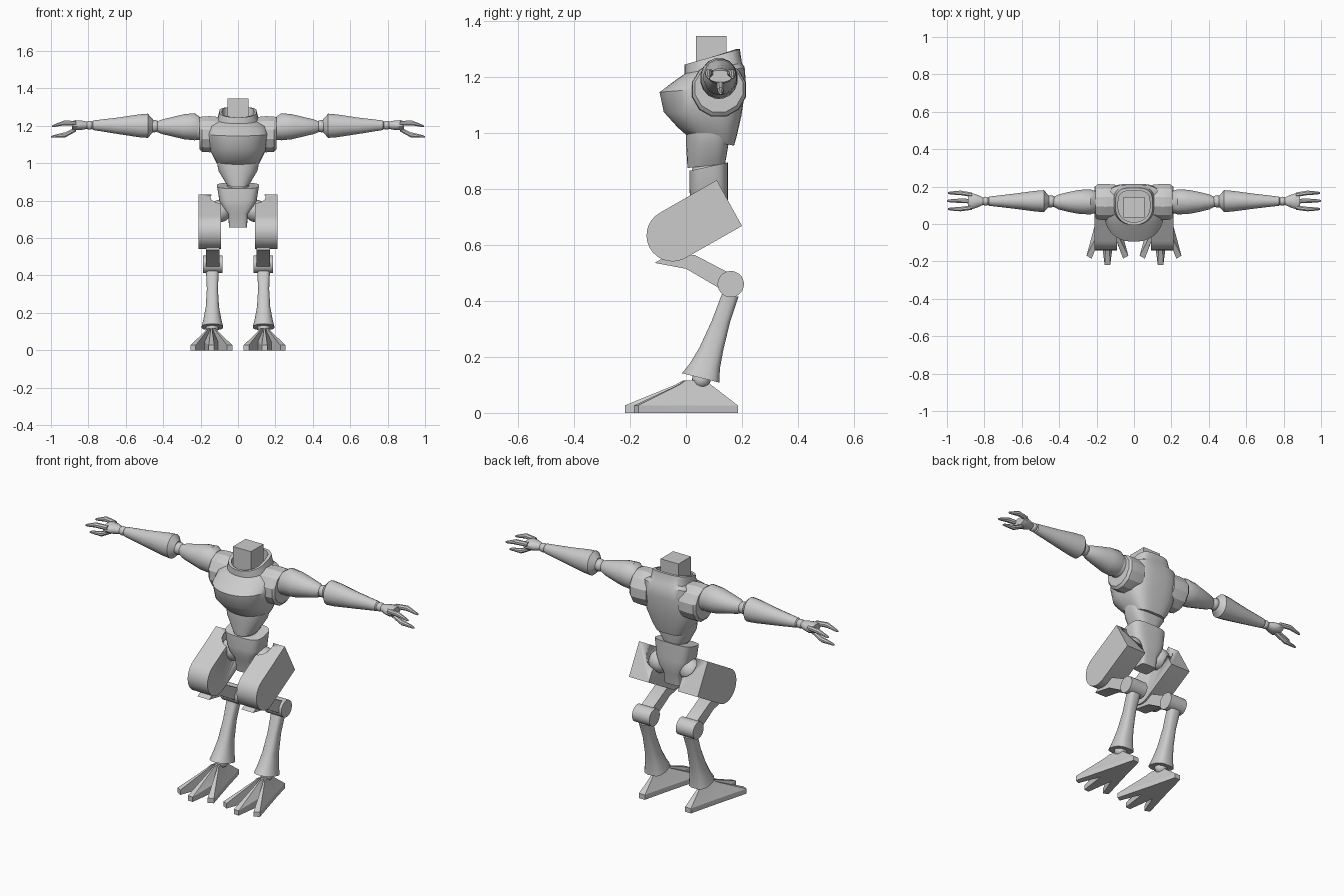
import bpy, bmesh
from math import pi, cos, sin, radians
from mathutils import Vector

if "Cube" in bpy.data.objects:
    bpy.data.objects.remove(bpy.data.objects["Cube"])


def finish(name, bm, mirror=False, smooth=35):
    bmesh.ops.recalc_face_normals(bm, faces=bm.faces)
    me = bpy.data.meshes.new(name)
    bm.to_mesh(me)
    bm.free()
    ob = bpy.data.objects.new(name, me)
    bpy.context.collection.objects.link(ob)
    bpy.ops.object.select_all(action='DESELECT')
    ob.select_set(True)
    bpy.context.view_layer.objects.active = ob
    if smooth:
        bpy.ops.object.shade_smooth_by_angle(angle=radians(smooth))
    if mirror:
        ob.modifiers.new("mirror", 'MIRROR')
    return ob


def loft(name, rings, mirror=False, smooth=35):
    """Skin a list of closed rings and cap both ends."""
    bm = bmesh.new()
    vs = [[bm.verts.new(p) for p in r] for r in rings]
    n = len(rings[0])
    for a, b in zip(vs, vs[1:]):
        for i in range(n):
            j = (i + 1) % n
            bm.faces.new((a[i], a[j], b[j], b[i]))
    bm.faces.new(vs[0])
    bm.faces.new(vs[-1])
    return finish(name, bm, mirror, smooth)


def ring(hw, yf, zf, yb, zb, cx=0, ef=2.2, eb=3.5, n=32):
    """Tilted rounded section, front and back heights given separately."""
    pts = []
    for i in range(n):
        t = 2 * pi * (i + .5) / n
        e = 2 / (eb if sin(t) > 0 else ef)
        x = abs(cos(t)) ** e * (1 if cos(t) > 0 else -1)
        s = abs(sin(t)) ** e * (1 if sin(t) > 0 else -1)
        k = (s + 1) / 2
        pts.append((cx + hw * x, yf + (yb - yf) * k, zf + (zb - zf) * k))
    return pts


def tube(name, path, n=16, smooth=35):
    """Mirrored limb running outward along x; path holds (x, y, z, ry, rz)."""
    rings = [[(x, y + ry * cos(2 * pi * (i + .5) / n), z + rz * sin(2 * pi * (i + .5) / n))
              for i in range(n)] for x, y, z, ry, rz in path]
    return loft(name, rings, True, smooth)


def ball(name, c, r, mirror=True):
    bm = bmesh.new()
    bmesh.ops.create_uvsphere(bm, u_segments=20, v_segments=12, radius=r)
    bmesh.ops.translate(bm, verts=bm.verts, vec=Vector(c))
    return finish(name, bm, mirror)


def plate(name, x0, x1, prof, mirror=True):
    """Side profile in (y, z) extruded along x."""
    return loft(name, [[(x, y, z) for y, z in prof] for x in (x0, x1)], mirror)


# head
plate("head", -.055, .055, [(.035, 1.22), (.145, 1.22), (.145, 1.347), (.035, 1.347)], False)

# chest with raised hollow collar
loft("chest", [
    ring(.09, .01, .985, .172, .955), ring(.115, -.03, 1.02, .182, .99),
    ring(.147, -.08, 1.075, .198, 1.06), ring(.16, -.095, 1.146, .215, 1.17),
    ring(.15, -.05, 1.18, .21, 1.235), ring(.11, -.005, 1.212, .2, 1.25),
    ring(.1, -.005, 1.245, .193, 1.30), ring(.085, .01, 1.245, .178, 1.30),
    ring(.085, .01, 1.20, .178, 1.215)])

# abdomen and waist
loft("abdomen", [ring(.112, .0, 1.0, .155, 1.0), ring(.105, .0, .96, .152, .96),
                 ring(.058, .005, .875, .14, .89)])
ball("waist_joint", (0, .085, .855), .065, False)

# pelvis with tapering crotch block
loft("pelvis", [ring(.112, .012, .865, .15, .895, ef=3.5), ring(.10, .012, .80, .15, .80, ef=3.5),
                ring(.085, .015, .765, .15, .755, ef=3.5), ring(.052, .03, .73, .14, .72, ef=5, eb=5),
                ring(.048, .045, .655, .13, .655, ef=6, eb=6)])
ball("hip_joint", (.095, .09, .745), .06)

# thigh: capsule-ended slab with a scooped hip socket
prof = [(.11, .832), (.2, .668)]
prof += [(-.048 + .093 * cos(a), .634 + .093 * sin(a))
         for a in [radians(-63 - 180 * i / 14) for i in range(15)]]
thigh = plate("thigh", .09, .212, prof, False)
socket = ball("hip_socket_cutter", (.08, .105, .785), .078, False)
mod = thigh.modifiers.new("socket", 'BOOLEAN')
mod.operation, mod.object, mod.solver = 'DIFFERENCE', socket, 'EXACT'
bpy.context.view_layer.objects.active = thigh
bpy.ops.object.modifier_apply(modifier="socket")
bpy.data.objects.remove(socket)
thigh.modifiers.new("mirror", 'MIRROR')

# shin and hock joint
plate("shin", .1, .172, [(-.112, .536), (0, .515), (.115, .448), (.16, .46), (.15, .502),
                         (.03, .565), (-.07, .56)])
tube("hock_joint", [(.082, .16, .46, .047, .047), (.188, .16, .46, .047, .047)], 24)

# lower leg flaring toward the ankle
loft("lower_leg", [
    ring(.034, .128, .425, .188, .415, .137, 3, 3, 16),
    ring(.03, .092, .33, .158, .325, .137, 3, 3, 16),
    ring(.036, .048, .235, .134, .225, .137, 2.6, 3, 16),
    ring(.048, .012, .175, .122, .16, .137, 2.2, 3, 16),
    ring(.058, -.016, .142, .12, .108, .137, 2, 3, 16)], True, 40)
ball("ankle_joint", (.138, .055, .12), .033)

# foot: three front toes and a heel, drawn up to the ankle
half = [(.018, .185), (.052, .05), (.112, -.17), (.084, -.185), (.036, -.06), (.015, -.218)]
outline = half + [(-x, y) for x, y in reversed(half)]
notch = (4, 7)


def foot_ring(k, z, zn):
    return [(.142 + x * k, .045 + (y - .045) * k, zn if i in notch else z)
            for i, (x, y) in enumerate(outline)]


loft("foot", [foot_ring(1, 0, 0), foot_ring(1, .027, .045), foot_ring(.32, .1, .1),
              foot_ring(.22, .115, .115)], True, 20)

# shoulders
Y, Z = .118, 1.195
tube("shoulder_pad", [(.10, Y, 1.155, .095, .095), (.15, Y, 1.155, .1, .1), (.193, Y, 1.155, .098, .098),
                      (.205, Y, 1.16, .088, .088), (.205, Y, 1.165, .07, .07)], 12, 25)
ball("shoulder_joint", (.205, Y, 1.185), .062)

# arms
tube("upper_arm", [(.205, Y, Z - .005, .058, .06), (.232, Y, Z, .068, .074), (.29, Y, Z, .066, .068),
                   (.35, Y, Z, .054, .053), (.405, Y, Z, .04, .04), (.43, Y, Z, .026, .03)])
ball("elbow_joint", (.447, Y + .003, 1.198), .033)
tube("forearm", [(.455, Y + .004, 1.2, .03, .035), (.482, Y + .004, 1.2, .06, .066),
                 (.53, Y + .004, 1.2, .056, .062), (.64, Y + .004, 1.2, .041, .045),
                 (.775, Y + .004, 1.203, .025, .026), (.785, Y + .004, 1.203, .015, .015)])
ball("wrist_joint", (.793, Y + .004, 1.203), .024)

# hands: palm, two upper fingers, one longer middle finger and a low thumb
tube("palm", [(.802, Y + .004, 1.203, .018, .018), (.835, Y + .004, 1.203, .034, .026),
              (.87, Y + .004, 1.203, .046, .028), (.888, Y + .004, 1.203, .044, .022)], 12)
fingers = {"front_finger": (-.034, -.042, 1.214, 1.20, .985),
           "back_finger": (.034, .044, 1.214, 1.20, .985),
           "thumb": (0, .002, 1.182, 1.143, .99)}
for name, (y0, y1, z0, z1, tip) in fingers.items():
    y0, y1 = Y + .004 + y0, Y + .004 + y1
    mid = (z0 + z1) / 2 + (.008 if z1 > 1.18 else -.012)
    tube(name, [(.865, y0, z0, .013, .013), (.925, y1, mid, .013, .014),
                (.932, y1, mid, .013, .014), (tip, y1, z1, .008, .007),
                (tip + .01, y1, z1 - .002, .004, .004)], 8)
